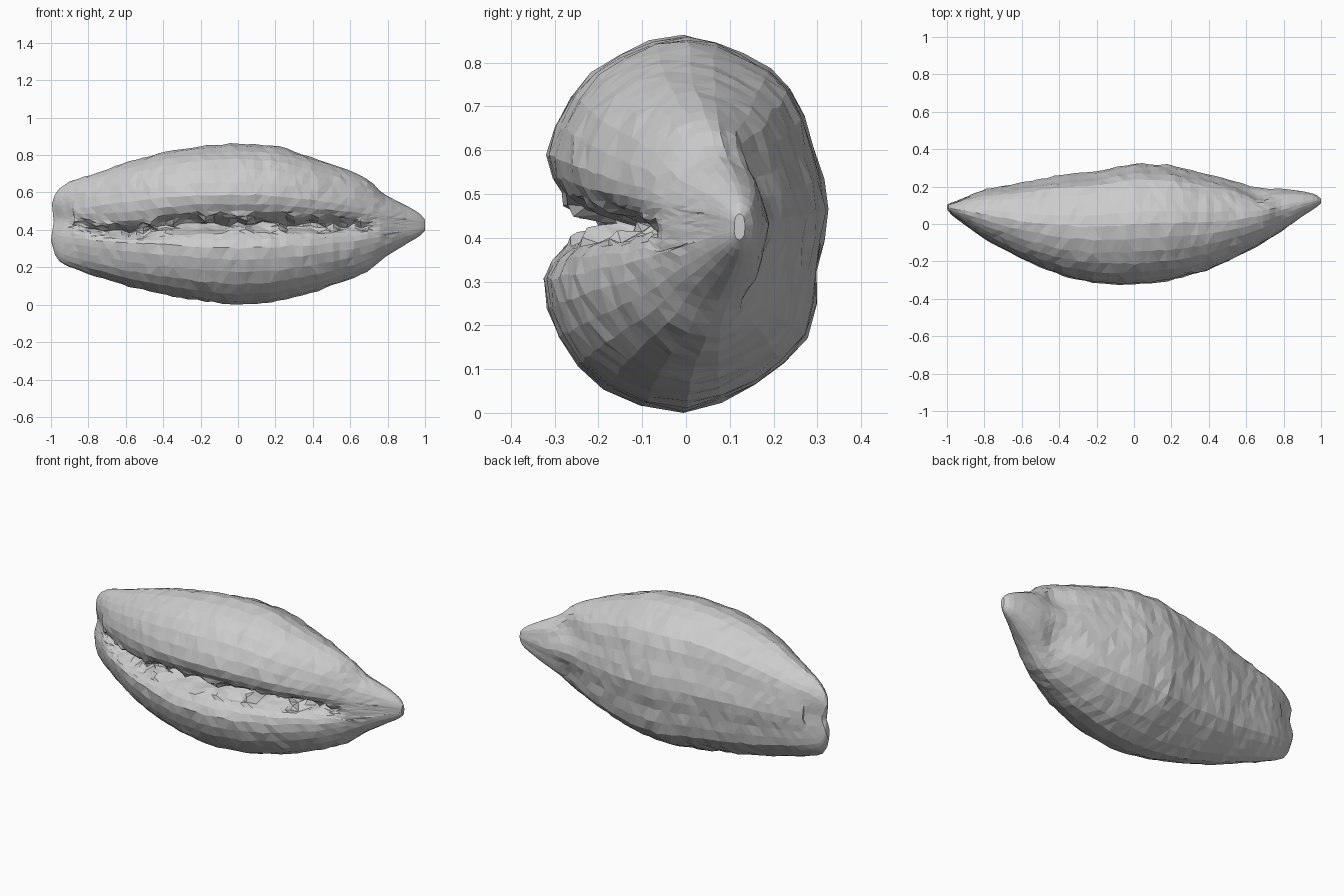
import bpy, bmesh, random, math
from mathutils import Vector

if "Cube" in bpy.data.objects:
    bpy.data.objects.remove(bpy.data.objects["Cube"])

random.seed(4)

# stations along the length: x, z bottom, z top, y front, y back
STATIONS = [
    (-1.00, .34, .54, .07, .11), (-.97, .24, .61, .04, .12),
    (-.90, .20, .66, -.01, .15), (-.80, .165, .69, -.08, .185),
    (-.60, .10, .76, -.19, .22), (-.40, .055, .815, -.275, .26),
    (-.20, .02, .85, -.32, .285), (0, 0, .863, -.328, .325),
    (.20, .015, .85, -.305, .315), (.40, .065, .79, -.25, .265),
    (.60, .135, .715, -.155, .215), (.70, .18, .67, -.095, .195),
    (.78, .25, .59, -.045, .19), (.90, .325, .53, .04, .175),
    (.97, .365, .49, .085, .16), (1.0, .395, .455, .11, .135)]

# unit cross-section (y, z), from the top round the front to the back
SECTION = [
    (0, 1), (-.46, .9), (-.8, .68), (-.97, .36), (-.86, .16), (-.62, .07),
    (-.38, 0), (-.58, -.07), (-.84, -.13), (-.99, -.3), (-.89, -.6),
    (-.58, -.87), (0, -1), (.48, -.85), (.85, -.6), (.93, -.25), (1, .07),
    (.89, .4), (.74, .72), (.4, .9)]


def catmull(a, b, c, d, t):
    return .5 * (2 * b + (c - a) * t + (2 * a - 5 * b + 4 * c - d) * t * t
                 + (3 * b - a - 3 * c + d) * t ** 3)


def smooth(a, b, x):
    t = min(1, max(0, (x - a) / (b - a)))
    return t * t * (3 - 2 * t)


def station(x):
    for a, b in zip(STATIONS, STATIONS[1:]):
        if x <= b[0]:
            t = (x - a[0]) / (b[0] - a[0])
            return [p + (q - p) * t for p, q in zip(a[1:], b[1:])]
    return STATIONS[-1][1:]


def ring(x):
    lo, hi, front, back = station(x)
    groove = smooth(-1, -.75, x) * (1 - smooth(.58, .78, x))
    pts = []
    for i, (y, z) in enumerate(SECTION):
        if 4 <= i <= 8:                       # fade the slit out at the ends
            y = -.97 + (y + .97) * groove
            flat = .24 - .13 * (i - 4)
            z = flat + (z - flat) * smooth(0, .4, groove)
            z -= .1 * math.exp(-((x + .6) / .25) ** 2) * groove
        if 5 <= i <= 7:                       # ragged teeth inside the slit
            y += random.uniform(-.2, .1) * groove
            z += random.uniform(-.045, .045) * groove
        pts.append(Vector((y, z)))
    out, n = [], len(pts)
    for i in range(n):
        for t in (0, .5):
            p = catmull(pts[i - 1], pts[i], pts[(i + 1) % n], pts[(i + 2) % n], t)
            v = Vector((x, (front + back) / 2 + p.x * (back - front) / 2,
                        (lo + hi) / 2 + p.y * (hi - lo) / 2))
            # hollows behind the spout, and a notch in the blunt end
            for zc in (.29, .57):
                v.y -= .04 * smooth(-.1, .5, p.x) * math.exp(
                    -((x - .66) / .1) ** 2 - ((v.z - zc) / .09) ** 2)
            if x < -.9:
                v.x += .03 * math.exp(-((v.z - .46) / .06) ** 2)
            j = .0055 * (hi - lo) * min(1, 6 * (1 - abs(x)))
            out.append(v + Vector([random.uniform(-j, j) for _ in range(3)]))
    return out


# shell: rings lofted end to end, closer together toward the tips
COUNT = 56
bm = bmesh.new()
rings = []
for k in range(COUNT + 1):
    s = -1 + 2 * k / COUNT
    x = .6 * s + .4 * math.sin(s * math.pi / 2)
    rings.append([bm.verts.new(v) for v in ring(x)])
for a, b in zip(rings, rings[1:]):
    for i in range(len(a)):
        j = (i + 1) % len(a)
        bm.faces.new((a[i], a[j], b[j], b[i]))
for r in (rings[0], rings[-1]):
    c = bm.verts.new(sum((v.co for v in r), Vector()) / len(r))
    for i in range(len(r)):
        bm.faces.new((r[i], r[(i + 1) % len(r)], c))
for v in bm.verts:
    v.co.z = max(0, v.co.z)
bmesh.ops.triangulate(bm, faces=bm.faces[:])
bmesh.ops.recalc_face_normals(bm, faces=bm.faces[:])
mesh = bpy.data.meshes.new("shell")
bm.to_mesh(mesh)
bm.free()
shell = bpy.data.objects.new("shell", mesh)
bpy.context.collection.objects.link(shell)
